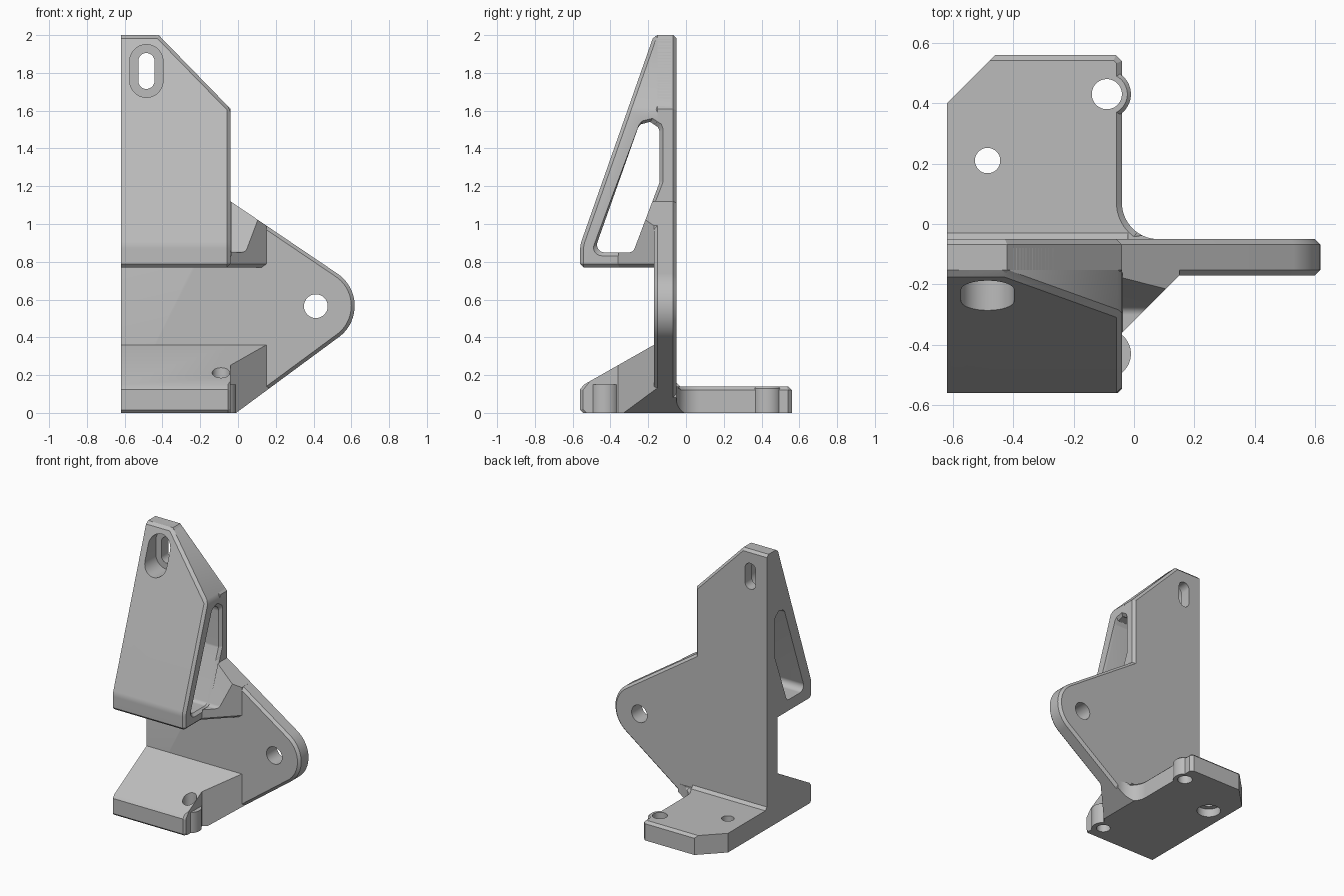
import bpy, bmesh, math
from mathutils import Vector

if "Cube" in bpy.data.objects:
    bpy.data.objects.remove(bpy.data.objects["Cube"], do_unlink=True)

grey = bpy.data.materials.new("machined_grey")
grey.use_nodes = True
grey.diffuse_color = (0.5, 0.5, 0.5, 1)
grey.node_tree.nodes["Principled BSDF"].inputs["Base Color"].default_value = (0.5, 0.5, 0.5, 1)

LEFT, SIDE, CH = -0.62, -0.04, 0.018
ORDER = {"x": (2, 0, 1), "y": (0, 2, 1), "z": (0, 1, 2)}


def rounded(corners, steps=10):
    """Polygon from (u, v, radius) corners, with arcs where radius > 0."""
    out = []
    for i, (u, v, r) in enumerate(corners):
        p = Vector((u, v))
        if r == 0:
            out.append(p)
            continue
        d1 = (Vector(corners[i - 1][:2]) - p).normalized()
        d2 = (Vector(corners[(i + 1) % len(corners)][:2]) - p).normalized()
        half = d1.angle(d2) / 2
        c = p + (d1 + d2).normalized() * (r / math.sin(half))
        a = p + d1 * (r / math.tan(half)) - c
        b = p + d2 * (r / math.tan(half)) - c
        out += [c + a.lerp(b, k / steps).normalized() * r for k in range(steps + 1)]
    return out


def circle(u, v, r, n=40, stretch=0.0):
    """Circle, or a slot when stretched along v."""
    pts = []
    for k in range(n):
        a = 2 * math.pi * (k + 0.5) / n
        pts.append((u + r * math.cos(a), v + r * math.sin(a) + math.copysign(stretch, math.sin(a))))
    return pts


def prism(pts, axis, lo, hi, flare=0.0):
    """Extrude a profile along an axis; flare widens the far end."""
    bm = bmesh.new()
    us, vs = [p[0] for p in pts], [p[1] for p in pts]
    cu, cv = (min(us) + max(us)) / 2, (min(vs) + max(vs)) / 2
    su, sv = 1 + 2 * flare / (max(us) - min(us)), 1 + 2 * flare / (max(vs) - min(vs))
    rings = []
    for w, fu, fv in ((lo, 1, 1), (hi, su, sv)):
        ring = []
        for u, v in pts:
            q = (cu + (u - cu) * fu, cv + (v - cv) * fv, w)
            ring.append(bm.verts.new([q[i] for i in ORDER[axis]]))
        bm.faces.new(ring)
        rings.append(ring)
    n = len(pts)
    for i in range(n):
        j = (i + 1) % n
        bm.faces.new((rings[0][i], rings[0][j], rings[1][j], rings[1][i]))
    bmesh.ops.recalc_face_normals(bm, faces=bm.faces[:])
    return bm


def clip(bm, point, normal):
    """Cut away everything on the normal's side of a plane and cap it."""
    geom = bm.verts[:] + bm.edges[:] + bm.faces[:]
    bmesh.ops.bisect_plane(bm, geom=geom, plane_co=point, plane_no=normal, clear_outer=True)
    bmesh.ops.holes_fill(bm, edges=bm.edges[:], sides=0)
    bmesh.ops.recalc_face_normals(bm, faces=bm.faces[:])
    return bm


def chamfer(bm, rule, width=CH):
    edges = [e for e in bm.edges if rule(e.verts[0].co, e.verts[1].co)
             and e.calc_face_angle(0) > 0.3]
    bmesh.ops.bevel(bm, geom=edges, offset=width, segments=1, profile=0.5, affect="EDGES")
    return bm


def add(name, bm):
    me = bpy.data.meshes.new(name)
    bm.to_mesh(me)
    bm.free()
    me.materials.append(grey)
    ob = bpy.data.objects.new(name, me)
    bpy.context.scene.collection.objects.link(ob)
    return ob


# Planes following the slanted edges of the side lug
LOW = (Vector((-0.01, 0, 0)), Vector((0.738, 0, -1)))
HIGH = (Vector((SIDE, 0, 1.12)), Vector((0.675, 0, 1)))
WEB = (Vector((SIDE, -0.36, 0)), Vector((1, -1, 0)))
parts = []

# Upright plate with the rounded lug
outline = rounded([(LEFT, 0, 0), (-0.01, 0, 0), (0.768, 0.574, 0.205), (SIDE, 1.12, 0),
                   (SIDE, 1.61, 0), (-0.42, 2, 0), (LEFT, 2, 0)], 24)
plate = chamfer(prism(outline, "y", -0.17, -0.05),
                lambda a, b: abs(a.y - b.y) < 1e-4 and max(a.x, b.x) > -0.61
                and max(a.z, b.z) > 0.01)
parts.append(add("upright_plate", plate))

# Upper wedge with sloping front
profile = rounded([(-0.08, 0.77, 0), (-0.56, 0.77, 0), (-0.56, 0.89, 0.12),
                   (-0.17, 2, 0), (-0.08, 2, 0)], 6)
wedge = clip(prism(profile, "x", LEFT, SIDE), (-0.42, 0, 2), (0.39, 0, 0.38))
chamfer(wedge, lambda a, b: max(a.x, b.x) > -0.61 and min(a.y, b.y) < -0.1)
parts.append(add("upper_wedge", wedge))

# Web joining wedge and lug
web = prism([(SIDE - 0.03, -0.1), (SIDE - 0.03, -0.36), (SIDE, -0.36), (0.15, -0.17), (0.15, -0.1)],
            "z", 0.77, 1.2)
chamfer(web, lambda a, b: max(a.z, b.z) < 0.78 and max(a.y, b.y) < -0.16 and max(a.x, b.x) > 0)
parts.append(add("upper_web", clip(web, *HIGH)))

# Rear foot with filleted root
foot = rounded([(LEFT, -0.1, 0), (LEFT, 0.4, 0), (-0.46, 0.56, 0), (-0.06, 0.56, 0),
                (SIDE, 0.54, 0), (SIDE, -0.05, 0.12), (0.1, -0.05, 0), (0.1, -0.1, 0)], 12)
foot = chamfer(prism(foot, "z", 0, 0.14),
               lambda a, b: min(a.z, b.z) > 0.13 and min(a.y, b.y) > -0.04
               and (min(a.x, b.x) > -0.045 or min(a.y, b.y) > 0.53))
parts.append(add("rear_foot", clip(foot, *LOW)))
corner = prism([(-0.06, 0.13), (-0.02, 0.13), (-0.06, 0.17)], "x", LEFT, -0.02)
parts.append(add("rear_corner_fillet", corner))

# Front foot with sloping top, and its web to the lug
ramp = [(-0.1, 0), (-0.545, 0), (-0.56, 0.015), (-0.56, 0.125), (-0.54, 0.15),
        (-0.17, 0.36), (-0.1, 0.36)]
front = chamfer(prism(ramp, "x", LEFT, SIDE),
                lambda a, b: min(a.x, b.x) > -0.05 and max(a.y, b.y) < -0.53, 0.014)
parts.append(add("front_foot", front))
parts.append(add("front_web", clip(clip(prism(ramp, "x", -0.1, 0.3), *WEB), *LOW)))

# Round bosses on the feet
parts.append(add("rear_boss", chamfer(prism(circle(-0.09, 0.43, 0.08), "z", 0, 0.14),
                                      lambda a, b: min(a.z, b.z) > 0.13, 0.012)))
parts.append(add("front_boss", prism(circle(-0.09, -0.43, 0.08), "z", 0, 0.15)))

# Cutters: side window, slot and recess, lug hole, foot holes
window = rounded([(-0.488, 0.85, 0.04), (-0.28, 0.85, 0.03), (-0.14, 1.22, 0.04),
                  (-0.14, 1.83, 0.06)])
cutters = [add("cutter", bm) for bm in (
    prism(window, "x", -1, 1),
    prism(window, "x", SIDE - 0.02, SIDE + 0.002, 0.02),
    prism(circle(-0.485, 1.81, 0.043, 40, 0.052), "y", -0.7, 0.3),
    prism(circle(-0.485, 1.81, 0.088, 40, 0.052), "y", -0.7, -0.13),
    prism(circle(0.412, 0.565, 0.063), "y", -0.7, 0.3),
    prism(circle(-0.09, 0.43, 0.05), "z", -0.2, 0.5),
    prism(circle(-0.09, -0.43, 0.047), "z", -0.2, 0.5),
    prism(circle(-0.485, 0.21, 0.042), "z", -0.2, 0.5),
    prism(circle(-0.485, 0.21, 0.08), "z", -0.2, 0.06))]
for ob in parts:
    for c in cutters:
        c.hide_render = True
        mod = ob.modifiers.new("cut", "BOOLEAN")
        mod.operation, mod.solver, mod.object = "DIFFERENCE", "EXACT", c

# Bake the cuts, then shade by angle
bpy.context.view_layer.update()
deps = bpy.context.evaluated_depsgraph_get()
meshes = [bpy.data.meshes.new_from_object(ob.evaluated_get(deps)) for ob in parts]
for ob, me in zip(parts, meshes):
    ob.modifiers.clear()
    ob.data = me
    me.shade_smooth()
    me.set_sharp_from_angle(angle=math.radians(25))
for c in cutters:
    bpy.data.objects.remove(c, do_unlink=True)
